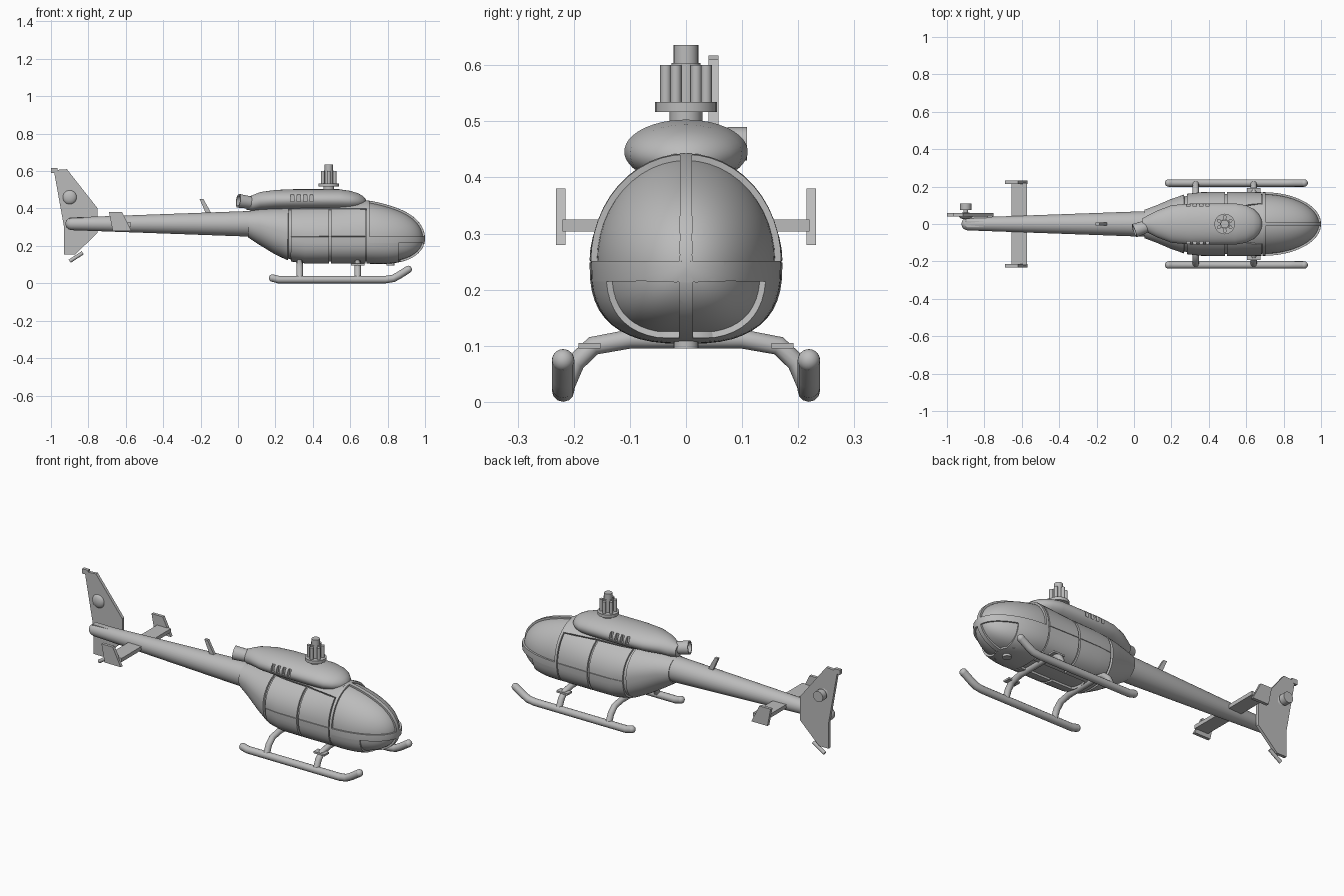
import bpy, bmesh, math
from mathutils import Vector, Matrix

if "Cube" in bpy.data.objects:
    bpy.data.objects.remove(bpy.data.objects["Cube"], do_unlink=True)

grey = bpy.data.materials.new("plain grey")
grey.use_nodes = True
grey.diffuse_color = (0.5, 0.5, 0.5, 1)
grey.node_tree.nodes["Principled BSDF"].inputs["Base Color"].default_value = (0.5, 0.5, 0.5, 1)
parts = []


def add(name, data):
    obj = bpy.data.objects.new(name, data)
    bpy.context.scene.collection.objects.link(obj)
    data.materials.append(grey)
    parts.append(obj)
    return obj


def from_bmesh(name, bm):
    bmesh.ops.recalc_face_normals(bm, faces=bm.faces)
    mesh = bpy.data.meshes.new(name)
    bm.to_mesh(mesh)
    bm.free()
    return add(name, mesh)


def loft(rings):
    # Closed skin through a list of equal rings
    bm = bmesh.new()
    loops = [[bm.verts.new(p) for p in ring] for ring in rings]
    n = len(loops[0])
    for a, b in zip(loops, loops[1:]):
        for i in range(n):
            j = (i + 1) % n
            bm.faces.new((a[i], a[j], b[j], b[i]))
    bm.faces.new(loops[0])
    bm.faces.new(loops[-1])
    bmesh.ops.recalc_face_normals(bm, faces=bm.faces)
    return bm


def ring(x, zmid, w, up, down, low_power=1.0, n=48):
    pts = []
    for i in range(n):
        t = 2 * math.pi * i / n
        c, s = math.cos(t), math.sin(t)
        if s < -1e-6:
            c = math.copysign(abs(c) ** low_power, c)
            s = -abs(s) ** low_power
        pts.append((x, w * c, zmid + (up if s > 0 else down) * s))
    return pts


def box(name, lo, hi):
    bm = bmesh.new()
    bmesh.ops.create_cube(bm, size=1)
    lo, hi = Vector(lo), Vector(hi)
    for v in bm.verts:
        v.co = (lo + hi) / 2 + Vector(a * b for a, b in zip(v.co, hi - lo))
    return from_bmesh(name, bm)


def cylinder(name, start, end, r, sides=24):
    start, end = Vector(start), Vector(end)
    bm = bmesh.new()
    d = end - start
    m = Matrix.Translation((start + end) / 2) @ d.to_track_quat('Z', 'Y').to_matrix().to_4x4()
    bmesh.ops.create_cone(bm, cap_ends=True, segments=sides, radius1=r, radius2=r, depth=d.length, matrix=m)
    return from_bmesh(name, bm)


def ball(name, centre, r, squash=1.0):
    bm = bmesh.new()
    m = Matrix.Translation(centre) @ Matrix.Diagonal((1, squash, 1, 1))
    bmesh.ops.create_uvsphere(bm, u_segments=20, v_segments=12, radius=r, matrix=m)
    return from_bmesh(name, bm)


def plate(name, outline, y, thick):
    # Side outline in x, z pushed out along y
    bm = bmesh.new()
    face = bm.faces.new([bm.verts.new((x, y - thick / 2, z)) for x, z in outline])
    ext = bmesh.ops.extrude_face_region(bm, geom=[face])["geom"]
    bmesh.ops.translate(bm, vec=(0, thick, 0), verts=[e for e in ext if isinstance(e, bmesh.types.BMVert)])
    return from_bmesh(name, bm)


def tube(name, points, r):
    curve = bpy.data.curves.new(name, 'CURVE')
    curve.dimensions = '3D'
    curve.bevel_depth = r
    curve.bevel_resolution = 4
    curve.use_fill_caps = True
    spline = curve.splines.new('POLY')
    spline.points.add(len(points) - 1)
    for p, co in zip(spline.points, points):
        p.co = (*co, 1)
    return add(name, curve)


# Cabin inner skin: rear stations (x, middle, half width, up, down), then a rounded nose
SKIN = 0.011
stations = [(.05, .318, .062, .056, .057), (.12, .31, .088, .075, .095), (.2, .29, .122, .104, .124),
            (.28, .265, .15, .135, .137), (.36, .253, .159, .153, .137), (.5, .25, .161, .16, .134)]


def cabin_bmesh():
    rings = [ring(x, z, w, u, d, 1 - .28 * min(1, (x - .05) / .25)) for x, z, w, u, d in stations]
    for i in range(1, 6):
        k = i / 6
        rings.append(ring(.5 + .19 * k, .25, .161 - .002 * k, .16 + .022 * k, .134, .72))
    for i in range(20):
        s = math.sin(i / 20 * math.pi / 2)
        f = math.sqrt(1 - s * s)
        rings.append(ring(.69 + .299 * s, .25 - .01 * s, .159 * f,
                          .182 * f * (1 - .05 * math.sin(math.pi * s)), .134 * math.sqrt(1 - s ** 3), .72))
    rings.append(ring(.989, .24, .002, .002, .002))
    return loft(rings)


from_bmesh("cabin_inner_skin", cabin_bmesh())


def panel(name, x=None, y=None, z=None):
    # Raised skin cut from the cabin shape between the given limits
    bm = cabin_bmesh()
    for axis, limits in enumerate((x, y, z)):
        for value, sign in zip(limits or (), (-1, 1)):
            co, no = Vector(), Vector()
            co[axis], no[axis] = value, sign
            bmesh.ops.bisect_plane(bm, geom=bm.verts[:] + bm.edges[:] + bm.faces[:], dist=1e-5,
                                   plane_co=co, plane_no=no, clear_outer=True)
    mesh = bpy.data.meshes.new(name)
    bm.to_mesh(mesh)
    bm.free()
    mod = add(name, mesh).modifiers.new("thickness", 'SOLIDIFY')
    mod.thickness, mod.offset = SKIN, 1


panel("rear_body", x=(.06, .27))
for label, span in (("rear_door", (.284, .486)), ("front_door", (.498, .682))):
    panel(label + "_lower", x=span, z=(.118, .249))
    panel(label + "_upper", x=span, z=(.251, .388))
panel("roof", x=(.27, .69), z=(.391, .6))
panel("belly", x=(.27, .70), z=(0, .116))
panel("windshield_arch", x=(.688, .702), z=(.1, .6))
panel("windshield_centre_post", x=(.70, 1.1), y=(-.01, .01), z=(.25, .6))
panel("nose_band", x=(.70, 1.1), z=(.216, .25))
panel("nose_cheeks", x=(.70, .855), z=(.125, .216))
panel("nose_centre", x=(.855, 1.1), y=(-.012, .012), z=(.125, .216))
panel("nose_floor", x=(.70, 1.1), z=(0, .125))

# Tail boom with a rounded tip
boom = [ring(x, .318, r, r, r, n=32) for x, r in
        ((.12, .069), (.05, .068), (-.89, .034), (-.905, .03), (-.917, .02), (-.922, .006))]
from_bmesh("tail_boom", loft(boom))
box("boom_spine", (-.9, -.016, .33), (-.71, .016, .352))

# Engine cowling with cut vents
cowl = ((.045, .425, .03, .032), (.08, .43, .05, .042), (.12, .44, .07, .048), (.2, .445, .1, .054),
        (.3, .446, .11, .057), (.54, .446, .11, .057), (.6, .442, .1, .052), (.64, .439, .08, .043),
        (.668, .436, .052, .031), (.682, .434, .024, .016), (.686, .434, .004, .003))
cowling = from_bmesh("engine_cowling", loft([ring(x, z, w, h, h) for x, z, w, h in cowl]))
cutters = []
for side in (-1, 1):
    for i in range(4):
        x = .282 + i * .034
        cut = box("vent_cutter", (x, side * .104 - .013, .437), (x + .018, side * .104 + .013, .475))
        cut.hide_render = True
        parts.remove(cut)
        cutters.append(cut)
        mod = cowling.modifiers.new("vent", 'BOOLEAN')
        mod.object, mod.operation, mod.solver = cut, 'DIFFERENCE', 'EXACT'

# Open exhaust pipe
axis = Vector((-.1, -.035, .015)).normalized()
turn = axis.to_track_quat('Z', 'Y')
start = Vector((.09, -.005, .428))
pipe = [[start + axis * d + turn @ Vector((r * math.cos(a), r * math.sin(a), 0))
         for a in (math.tau * i / 24 for i in range(24))]
        for d, r in ((0, .03), (.04, .034), (.095, .037), (.095, .028), (.04, .026))]
from_bmesh("exhaust_pipe", loft(pipe))

# Rotor mast
mx = .485
for name, z0, z1, r in (("mast_base", .48, .517, .029), ("mast_plate", .517, .534, .055),
                        ("mast_core", .534, .604, .026), ("mast_tip", .6, .636, .022)):
    cylinder(name, (mx, 0, z0), (mx, 0, z1), r)
for i in range(6):
    a = math.tau * (i + .5) / 6
    x, y = mx + .036 * math.cos(a), .036 * math.sin(a)
    cylinder("mast_rod", (x, y, .53), (x, y, .6), .010, 12)

# Tail fin, tail rotor hub and tail skid
FIN = .049
plate("tail_fin", [(-.985, .605), (-.915, .61), (-.75, .4), (-.75, .27), (-.87, .155), (-.93, .155), (-.93, .3)],
      FIN, .017)
box("fin_tip", (-1.0, FIN - .009, .59), (-.965, FIN + .009, .617))
box("fin_mount", (-.88, 0, .3), (-.78, FIN, .335))
ball("fin_gearbox", (-.9, FIN - .005, .46), .038, .5)
cylinder("tail_rotor_shaft", (-.9, FIN, .46), (-.9, .08, .46), .012)
cylinder("tail_rotor_hub", (-.9, .074, .46), (-.9, .109, .46), .03)
tube("tail_skid", [(-.9, FIN, .118), (-.83, FIN, .163)], .01)
plate("boom_antenna", [(-.205, .45), (-.185, .45), (-.14, .37), (-.17, .37)], 0, .016)

# Stabiliser
box("stabiliser", (-.655, -.22, .304), (-.572, .22, .325))
for side in (-1, 1):
    plate("stabiliser_end_plate", [(-.69, .38), (-.62, .38), (-.57, .28), (-.67, .28)], side * .223, .017)

# Landing gear
for side in (-1, 1):
    y = side * .219
    tube("skid", [(.185, y, .028), (.215, y, .02), (.79, y, .02), (.83, y, .026), (.86, y, .042), (.91, y, .074)], .02)
    ball("skid_rear_end", (.185, y, .028), .02)
    ball("skid_front_end", (.91, y, .074), .02)
    box("boarding_step", (.605, side * .172 - .02, .095), (.675, side * .172 + .02, .105))
for x in (.33, .64):
    half = [(.1, .112), (.165, .1), (.197, .07), (.219, .02)]
    path = [(-y, z) for y, z in reversed(half)] + half
    tube("cross_tube", [(x, y, z) for y, z in path], .017)
cylinder("belly_light", (.815, 0, .095), (.815, 0, .13), .022)

# Bake modifiers and curves, then shade
bpy.ops.object.select_all(action='DESELECT')
for obj in parts:
    obj.select_set(True)
bpy.context.view_layer.objects.active = parts[0]
bpy.ops.object.convert(target='MESH')
bpy.ops.object.shade_smooth_by_angle(angle=math.radians(35))
for cut in cutters:
    bpy.data.objects.remove(cut, do_unlink=True)
